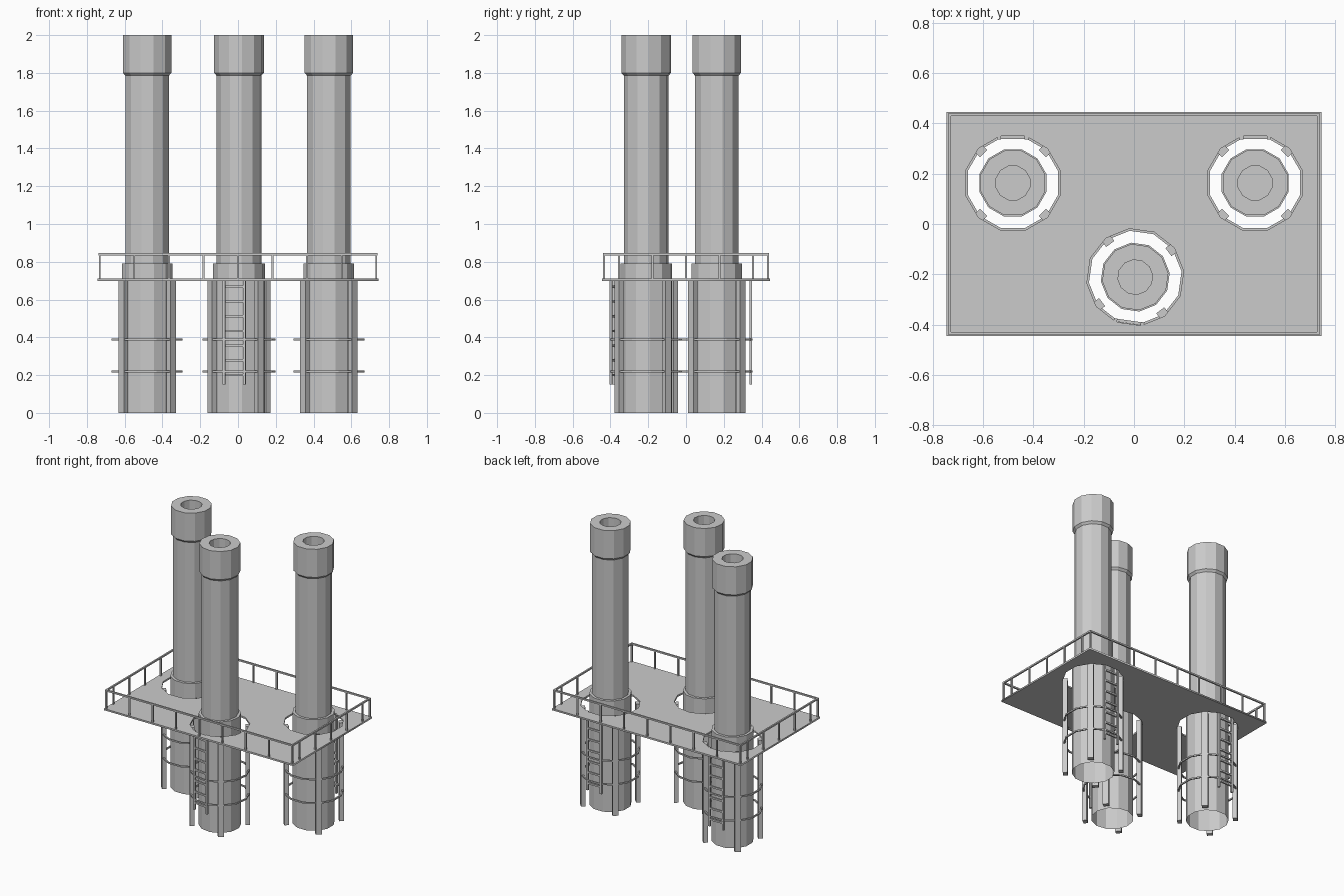
import bpy, bmesh, math
from mathutils import Matrix, Vector

if "Cube" in bpy.data.objects:
    bpy.data.objects.remove(bpy.data.objects["Cube"], do_unlink=True)

GREY = (0.6, 0.6, 0.6, 1)
grey = bpy.data.materials.new("plain_grey")
grey.use_nodes = True
grey.diffuse_color = GREY
grey.node_tree.nodes["Principled BSDF"].inputs["Base Color"].default_value = GREY

SIDES = 12
DECK_Z, RAIL_Z = 0.705, 0.84
HOLE = 0.187


def add_object(name, mesh, matrix=Matrix()):
    mesh.materials.clear()
    mesh.materials.append(grey)
    obj = bpy.data.objects.new(name, mesh)
    obj.matrix_world = matrix
    bpy.context.collection.objects.link(obj)
    return obj


def finish(name, bm, matrix=Matrix()):
    mesh = bpy.data.meshes.new(name)
    bm.to_mesh(mesh)
    bm.free()
    return add_object(name, mesh, matrix)


def ngon(flat_radius, z):
    """Corners of a regular polygon whose flats face the axes."""
    r = flat_radius / math.cos(math.pi / SIDES)
    angles = [(i + 0.5) * math.tau / SIDES for i in range(SIDES)]
    return [Vector((r * math.cos(a), r * math.sin(a), z)) for a in angles]


def lathe(name, profile, matrix, closed=False, cap_end=False):
    bm = bmesh.new()
    rings = [[bm.verts.new(p) for p in ngon(r, z)] for r, z in profile]
    pairs = list(zip(rings, rings[1:]))
    if closed:
        pairs.append((rings[-1], rings[0]))
    for low, high in pairs:
        for i in range(SIDES):
            j = (i + 1) % SIDES
            bm.faces.new((low[i], low[j], high[j], high[i]))
    if cap_end:
        bm.faces.new(rings[-1])
    return finish(name, bm, matrix)


def add_box(bm, center, size, angle=0):
    m = (Matrix.Rotation(angle, 4, "Z") @ Matrix.Translation(center)
         @ Matrix.Diagonal((*size, 1)))
    bmesh.ops.create_cube(bm, size=1, matrix=m)


def build_stack(label, matrix):
    # Stepped chimney with a collar, a wider cap and a recessed flue
    lathe(label + "_chimney", [
        (0.133, 0), (0.133, 0.79), (0.115, 0.79), (0.115, 1.785),
        (0.128, 1.80), (0.128, 2.0), (0.067, 2.0), (0.067, 1.8),
    ], matrix, cap_end=True)

    # Hoops around the base
    for z, tag in ((0.22, "lower"), (0.388, "upper")):
        lathe(f"{label}_{tag}_hoop", [
            (0.179, z - 0.005), (0.188, z - 0.005),
            (0.188, z + 0.005), (0.179, z + 0.005)], matrix, closed=True)

    # Four upright posts carrying the deck
    bm = bmesh.new()
    for k in range(4):
        add_box(bm, (0.18, 0, 0.35), (0.03, 0.04, 0.7),
                math.pi / 4 + k * math.pi / 2)
    finish(label + "_posts", bm, matrix)

    # Ladder
    bm = bmesh.new()
    for side in (-1, 1):
        add_box(bm, (side * 0.054, 0.18, 0.43), (0.014, 0.014, 0.56))
    for i in range(7):
        add_box(bm, (0, 0.18, 0.2 + i * 0.078), (0.1, 0.012, 0.012))
    finish(label + "_ladder", bm, matrix)


stacks = {
    "right_rear": Matrix.Translation((-0.481, 0.163, 0)),
    "left_rear": Matrix.Translation((0.481, 0.163, 0)),
    "front": (Matrix.Translation((0.005, -0.211, 0))
              @ Matrix.Rotation(math.radians(172), 4, "Z")),
}
for label, matrix in stacks.items():
    build_stack(label, matrix)

# Deck plate with an opening around each chimney
HX, HY = 0.744, 0.444
outlines = [[Vector(p) for p in ((-HX, -HY, 0), (HX, -HY, 0), (HX, HY, 0), (-HX, HY, 0))]]
outlines += [[m @ p for p in ngon(HOLE, 0)] for m in stacks.values()]
curve = bpy.data.curves.new("deck_outline", "CURVE")
curve.dimensions = "2D"
curve.fill_mode = "BOTH"
curve.extrude = 0.006
for outline in outlines:
    spline = curve.splines.new("POLY")
    spline.points.add(len(outline) - 1)
    for point, co in zip(spline.points, outline):
        point.co = (co.x, co.y, 0, 1)
    spline.use_cyclic_u = True
helper = bpy.data.objects.new("deck_outline", curve)
bpy.context.collection.objects.link(helper)
deps = bpy.context.evaluated_depsgraph_get()
deck_mesh = bpy.data.meshes.new_from_object(helper.evaluated_get(deps))
bpy.data.objects.remove(helper, do_unlink=True)
add_object("deck", deck_mesh, Matrix.Translation((0, 0, DECK_Z)))

# Guard rail around the deck
RX, RY, T = 0.732, 0.435, 0.011
bm = bmesh.new()
for s in (-1, 1):
    add_box(bm, (0, s * RY, RAIL_Z), (2 * RX + T, T, T))
    add_box(bm, (s * RX, 0, RAIL_Z), (T, 2 * RY - T, T))
finish("guard_rail", bm)

bm = bmesh.new()
post_z = (DECK_Z + RAIL_Z) / 2
post_size = (0.01, 0.01, RAIL_Z - DECK_Z)
for s in (-1, 1):
    for i in range(-4, 5):
        add_box(bm, (i * RX / 4, s * RY, post_z), post_size)
    for i in range(-2, 3):
        add_box(bm, (s * RX, i * 0.177, post_z), post_size)
finish("guard_rail_posts", bm)
